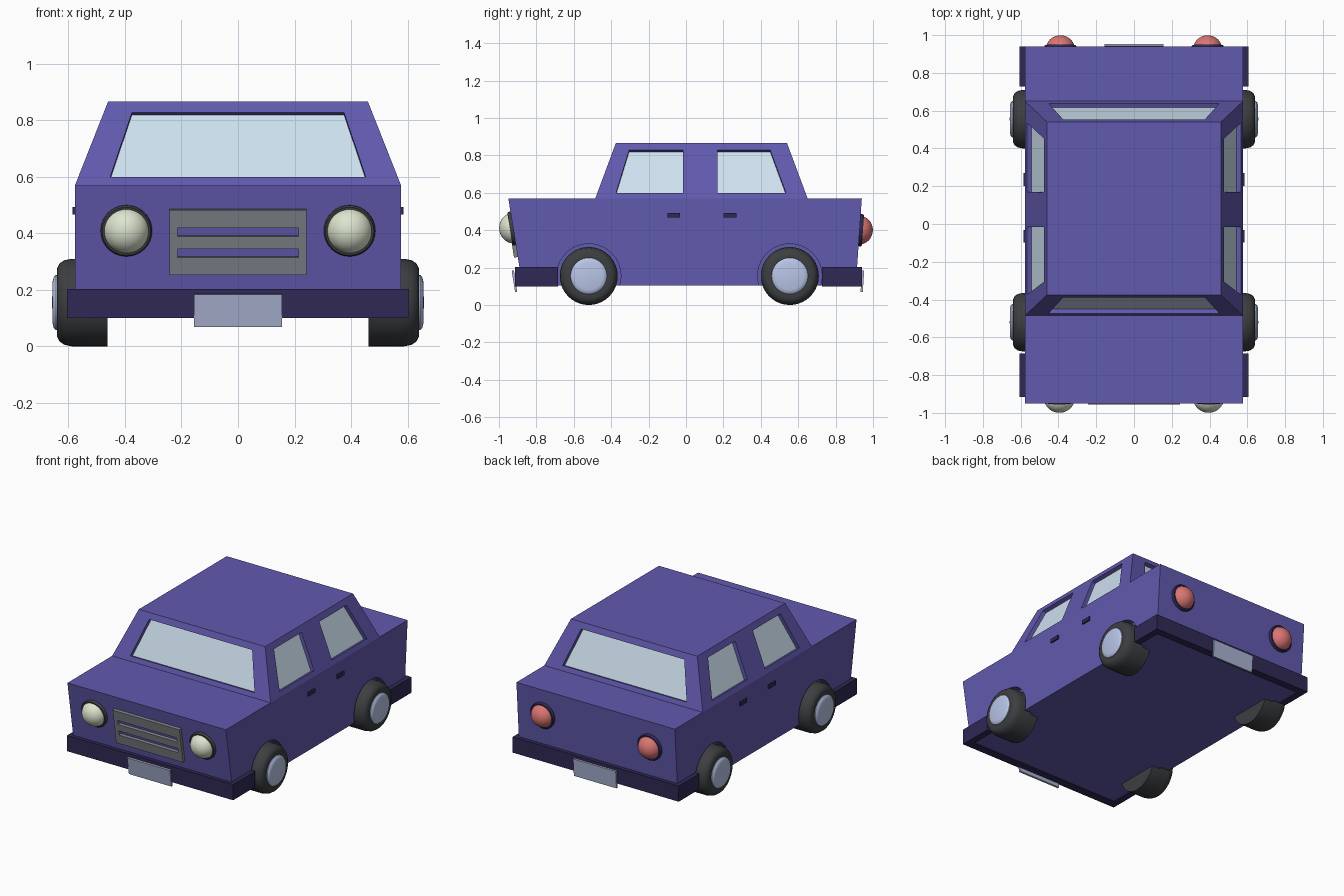
import bpy, bmesh, math
from mathutils import Vector, Matrix

if "Cube" in bpy.data.objects:
    bpy.data.objects.remove(bpy.data.objects["Cube"])


def mat(name, rgb):
    m = bpy.data.materials.new(name)
    m.diffuse_color = (*rgb, 1)
    m.use_nodes = True
    m.node_tree.nodes["Principled BSDF"].inputs["Base Color"].default_value = m.diffuse_color
    return m


PAINT = mat("paint", (0.12, 0.10, 0.42))
TRIM = mat("dark_trim", (0.028, 0.022, 0.09))
GLASS = mat("glass", (0.62, 0.76, 0.87))
RUBBER = mat("rubber", (0.045, 0.048, 0.052))
METAL = mat("hub_metal", (0.48, 0.56, 0.80))
GRILLE = mat("grille_grey", (0.20, 0.22, 0.24))
PLATE = mat("plate", (0.40, 0.45, 0.65))
LAMP = mat("lamp", (0.72, 0.78, 0.62))
RED = mat("red_lamp", (0.70, 0.18, 0.17))


def finish(bm, name, *mats, smooth=False):
    bmesh.ops.recalc_face_normals(bm, faces=bm.faces)
    me = bpy.data.meshes.new(name)
    bm.to_mesh(me)
    bm.free()
    ob = bpy.data.objects.new(name, me)
    bpy.context.collection.objects.link(ob)
    for m in mats:
        me.materials.append(m)
    bpy.context.view_layer.objects.active = ob
    if smooth:
        bpy.ops.object.select_all(action='DESELECT')
        ob.select_set(True)
        bpy.ops.object.shade_smooth_by_angle(angle=math.radians(40))
    return ob


def prism(name, pts, offset, m):
    """Extrude a flat 3D polygon by an offset."""
    bm = bmesh.new()
    f = bm.faces.new([bm.verts.new(p) for p in pts])
    new = bmesh.ops.extrude_face_region(bm, geom=[f], use_keep_orig=True)["geom"]
    bmesh.ops.translate(bm, vec=offset, verts=[v for v in new if isinstance(v, bmesh.types.BMVert)])
    return finish(bm, name, m)


def box(name, centre, size, m, tilt=0):
    bm = bmesh.new()
    bmesh.ops.create_cube(bm, size=1)
    bm.transform(Matrix.Translation(centre) @ Matrix.Rotation(tilt, 4, 'X') @ Matrix.Diagonal((*size, 1)))
    return finish(bm, name, m)


def lathe(name, profile, centre, axis, m, n=40):
    """Spin (radius, distance) points about an axis."""
    bm = bmesh.new()
    vs = [bm.verts.new((r, 0, d)) for r, d in profile]
    es = [bm.edges.new(p) for p in zip(vs, vs[1:])]
    bmesh.ops.spin(bm, geom=vs + es, axis=(0, 0, 1), cent=(0, 0, 0), steps=n, angle=math.tau)
    bmesh.ops.remove_doubles(bm, verts=bm.verts, dist=1e-5)
    rot = Vector(axis).to_track_quat('Z', 'Y').to_matrix().to_4x4()
    bm.transform(Matrix.Translation(centre) @ rot)
    return finish(bm, name, m, smooth=True)


def dome(r, h, base=0.0, n=10):
    return [(r * math.cos(t * math.pi / 2 / n), base + h * math.sin(t * math.pi / 2 / n)) for t in range(n + 1)]


W, BELT, BASE = 0.577, 0.57, 0.105
WHEEL_Y, WHEEL_Z, WHEEL_R = (-0.52, 0.555), 0.155, 0.155

# Lower body: slanted side profile with wheel arches cut in
body = prism("body", [(-W, -0.95, BELT), (-W, -0.875, BASE), (-W, 0.908, BASE), (-W, 0.94, BELT)],
             (2 * W, 0, 0), PAINT)
for s in (-1, 1):
    for y in WHEEL_Y:
        cut = lathe("arch_cutter", [(0, 0), (0.172, 0), (0.172, 0.2), (0, 0.2)],
                    (s * 0.52, y, WHEEL_Z), (s, 0, 0), PAINT)
        bpy.context.view_layer.objects.active = body
        mod = body.modifiers.new("arch", 'BOOLEAN')
        mod.operation, mod.object = 'DIFFERENCE', cut
        bpy.ops.object.modifier_apply(modifier=mod.name)
        bpy.data.objects.remove(cut)

# Cabin: tapered box, each wall framed around recessed windows
lo = [Vector(p) for p in ((-W, -0.485, BELT), (W, -0.485, BELT), (W, 0.65, BELT), (-W, 0.65, BELT))]
hi = [Vector(p) for p in ((-0.46, -0.375, 0.866), (0.46, -0.375, 0.866), (0.46, 0.54, 0.866), (-0.46, 0.54, 0.866))]
V0, V1, RECESS = 0.10, 0.87, 0.025
cabin = bmesh.new()


def face(pts, material=0):
    cabin.faces.new([cabin.verts.new(p) for p in pts]).material_index = material


def wall(i, j, panels):
    """panels: (u start, u end, window u at bottom left/right, top right/left)."""
    def at(u, v):
        return lo[i].lerp(lo[j], u).lerp(hi[i].lerp(hi[j], u), v)
    inward = -(lo[j] - lo[i]).cross(hi[i] - lo[i]).normalized() * RECESS
    for u0, u1, bl, br, tr, tl in panels:
        outer = [at(u0, 0), at(u1, 0), at(u1, 1), at(u0, 1)]
        win = [at(bl, V0), at(br, V0), at(tr, V1), at(tl, V1)]
        deep = [p + inward for p in win]
        for a in range(4):
            b = (a + 1) % 4
            face([outer[a], outer[b], win[b], win[a]])
            face([win[a], win[b], deep[b], deep[a]])
        face(deep, 1)


screen = [(0, 1, 0.10, 0.90, 0.895, 0.105)]
front_door = (0, 0.5, 0.09, 0.412, 0.395, 0.09)
rear_door = (0.5, 1, 0.578, 0.906, 0.89, 0.59)
doors = [front_door, rear_door]
mirrored = [(1 - b, 1 - a, 1 - d, 1 - c, 1 - f, 1 - e) for a, b, c, d, e, f in doors]
wall(0, 1, screen)
wall(1, 2, doors)
wall(2, 3, screen)
wall(3, 0, mirrored)
face(hi)
face(lo[::-1])
bmesh.ops.remove_doubles(cabin, verts=cabin.verts, dist=1e-4)
finish(cabin, "cabin", PAINT, GLASS)

# Wheels and hub caps
tyre = [(0, 0), (WHEEL_R, 0), (WHEEL_R, 0.125), (0.150, 0.152), (0.138, 0.170), (0.122, 0.178), (0.1, 0.178), (0, 0.17)]
hub = [(0.097, 0.165), (0.097, 0.183), (0.09, 0.190), (0.075, 0.194), (0, 0.196)]
for s in (-1, 1):
    for y, end in zip(WHEEL_Y, ("front", "rear")):
        lathe(end + "_tyre", tyre, (s * 0.462, y, WHEEL_Z), (s, 0, 0), RUBBER)
        lathe(end + "_hub_cap", hub, (s * 0.462, y, WHEEL_Z), (s, 0, 0), METAL)

# Wrap-around bumpers
for name, y, end, inner in (("front_bumper", -0.915, -0.685, -0.86), ("rear_bumper", 0.94, 0.727, 0.89)):
    X, I = 0.605, 0.56
    prism(name, [(-X, end, 0.1), (-X, y, 0.1), (X, y, 0.1), (X, end, 0.1),
                 (I, end, 0.1), (I, inner, 0.1), (-I, inner, 0.1), (-I, end, 0.1)], (0, 0, 0.103), TRIM)

# Head and tail lamps with dark surrounds
for s in (-1, 1):
    for name, pos, axis, r, h, m in (
            ("headlamp", (s * 0.395, -0.924, 0.41), (0, -1, -0.16), 0.081, 0.075, LAMP),
            ("tail_lamp", (s * 0.39, 0.928, 0.40), (0, 1, -0.07), 0.076, 0.071, RED)):
        lathe(name, dome(r, h), pos, axis, m)
        lathe(name + "_ring", [(r + 0.01, -0.01), (r + 0.01, 0.012), (r + 0.005, 0.018), (r - 0.003, 0.018),
                               (r - 0.003, -0.01)], pos, axis, TRIM if m == RED else RUBBER)

# Grille: three bars joined by end posts
tilt = math.atan(0.16)


def nose(z):
    return -0.95 + (BELT - z) * 0.16 - 0.005


for z0, z1 in ((0.255, 0.318), (0.346, 0.392), (0.42, 0.485)):
    z = (z0 + z1) / 2
    box("grille_bar", (0, nose(z), z), (0.432, 0.03, z1 - z0), GRILLE, tilt)
for s in (-1, 1):
    box("grille_post", (s * 0.229, nose(0.37), 0.37), (0.028, 0.03, 0.232), GRILLE, tilt)

# Number plates
box("front_plate", (0, -0.917, 0.127), (0.31, 0.012, 0.115), PLATE, tilt)
box("rear_plate", (0, 0.943, 0.127), (0.31, 0.012, 0.115), PLATE, -0.07)

# Door handles
for s in (-1, 1):
    for y in (-0.065, 0.235):
        box("door_handle", (s * 0.575, y, 0.48), (0.022, 0.068, 0.026), TRIM)
